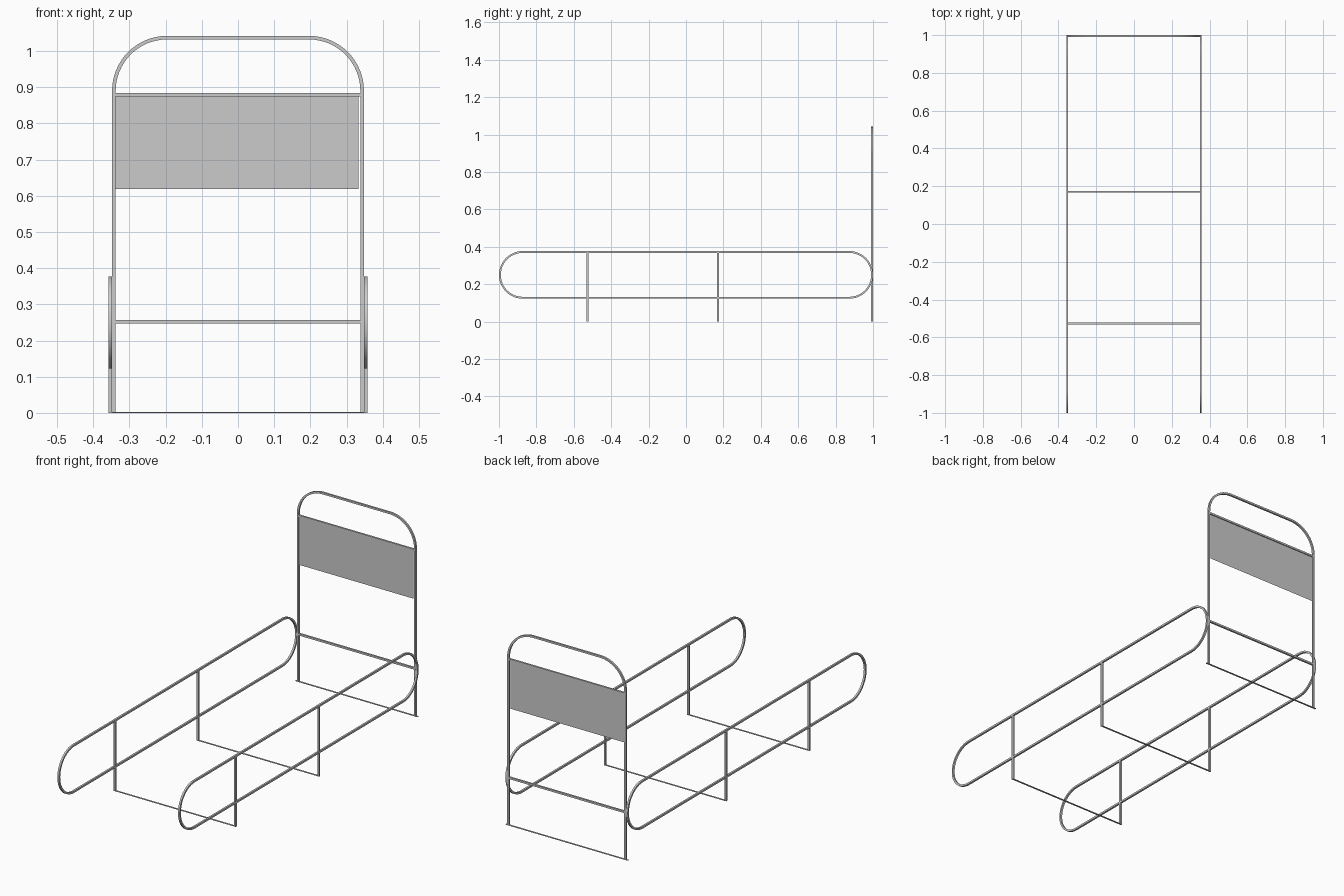
import bpy, bmesh, math

if "Cube" in bpy.data.objects:
    bpy.data.objects.remove(bpy.data.objects["Cube"])

T = 0.01          # tube width
SIDE_X = 0.3535   # side rails and posts
HEAD_X = 0.343    # headboard uprights
HEAD_Y = 0.995


def add_mesh(name, bm):
    bmesh.ops.recalc_face_normals(bm, faces=bm.faces)
    mesh = bpy.data.meshes.new(name)
    bm.to_mesh(mesh)
    bm.free()
    ob = bpy.data.objects.new(name, mesh)
    bpy.context.collection.objects.link(ob)
    return ob


def box(name, center, size):
    bm = bmesh.new()
    bmesh.ops.create_cube(bm, size=1)
    for v in bm.verts:
        v.co = [c + a * s for c, a, s in zip(center, v.co, size)]
    return add_mesh(name, bm)


def arc(cu, cv, r, a0, a1, n):
    angles = [math.radians(a0 + (a1 - a0) * i / n) for i in range(n + 1)]
    return [(cu + r * math.cos(a), cv + r * math.sin(a)) for a in angles]


def square_tube(name, path, place, closed):
    """Sweep a square section along a flat path; place(u, v, w) maps it into space."""
    bm = bmesh.new()
    rings = []
    n = len(path)
    for i, (u, v) in enumerate(path):
        p = path[i - 1] if closed or i else path[0]
        q = path[(i + 1) % n] if closed or i < n - 1 else path[-1]
        du, dv = q[0] - p[0], q[1] - p[1]
        length = math.hypot(du, dv)
        nu, nv = dv / length, -du / length
        h = T / 2
        rings.append([bm.verts.new(place(u + nu * a, v + nv * a, b))
                      for a, b in ((h, h), (h, -h), (-h, -h), (-h, h))])
    for i in range(n if closed else n - 1):
        a, b = rings[i], rings[(i + 1) % n]
        for k in range(4):
            m = (k + 1) % 4
            bm.faces.new((a[k], a[m], b[m], b[k]))
    if not closed:
        bm.faces.new(rings[0])
        bm.faces.new(rings[-1])
    ob = add_mesh(name, bm)
    bpy.ops.object.select_all(action='DESELECT')
    ob.select_set(True)
    bpy.context.view_layer.objects.active = ob
    bpy.ops.object.shade_smooth_by_angle(angle=math.radians(30))
    return ob


# Side rails: long rounded loops
R = 0.1225
loop = arc(0.995 - R, 0.25, R, -90, 90, 24) + arc(-0.995 + R, 0.25, R, 90, 270, 24)
for side, s in (("left", -1), ("right", 1)):
    square_tube(f"{side}_side_rail", loop,
                lambda u, v, w, s=s: (s * SIDE_X + w, u, v), True)

# Posts under the rails, with flat floor strips joining each pair
for name, y in (("front", -0.526), ("middle", 0.171)):
    for side, s in (("left", -1), ("right", 1)):
        box(f"{name}_{side}_post", (s * SIDE_X, y, 0.1875), (T, T, 0.375))
    box(f"{name}_floor_strip", (0, y, 0.001), (2 * SIDE_X + T, T, 0.002))
box("head_floor_strip", (0, HEAD_Y, 0.001), (2 * SIDE_X + T, T, 0.002))

# Headboard arch with rounded shoulders
r = 0.147
arch = ([(HEAD_X, 0)] + arc(HEAD_X - r, 1.037 - r, r, 0, 90, 16)
        + arc(-HEAD_X + r, 1.037 - r, r, 90, 180, 16) + [(-HEAD_X, 0)])
square_tube("headboard_frame", arch, lambda u, v, w: (u, HEAD_Y + w, v), False)

# Headboard crossbars
for name, z in (("upper", 0.879), ("lower", 0.252)):
    box(f"headboard_{name}_bar", (0, HEAD_Y, z), (2 * HEAD_X - T, T, T))

# Headboard panel: a single thin sheet
bm = bmesh.new()
bm.faces.new([bm.verts.new((x, HEAD_Y, z)) for x, z in
              ((-0.339, 0.619), (0.333, 0.619), (0.333, 0.876), (-0.339, 0.876))])
add_mesh("headboard_panel", bm)
